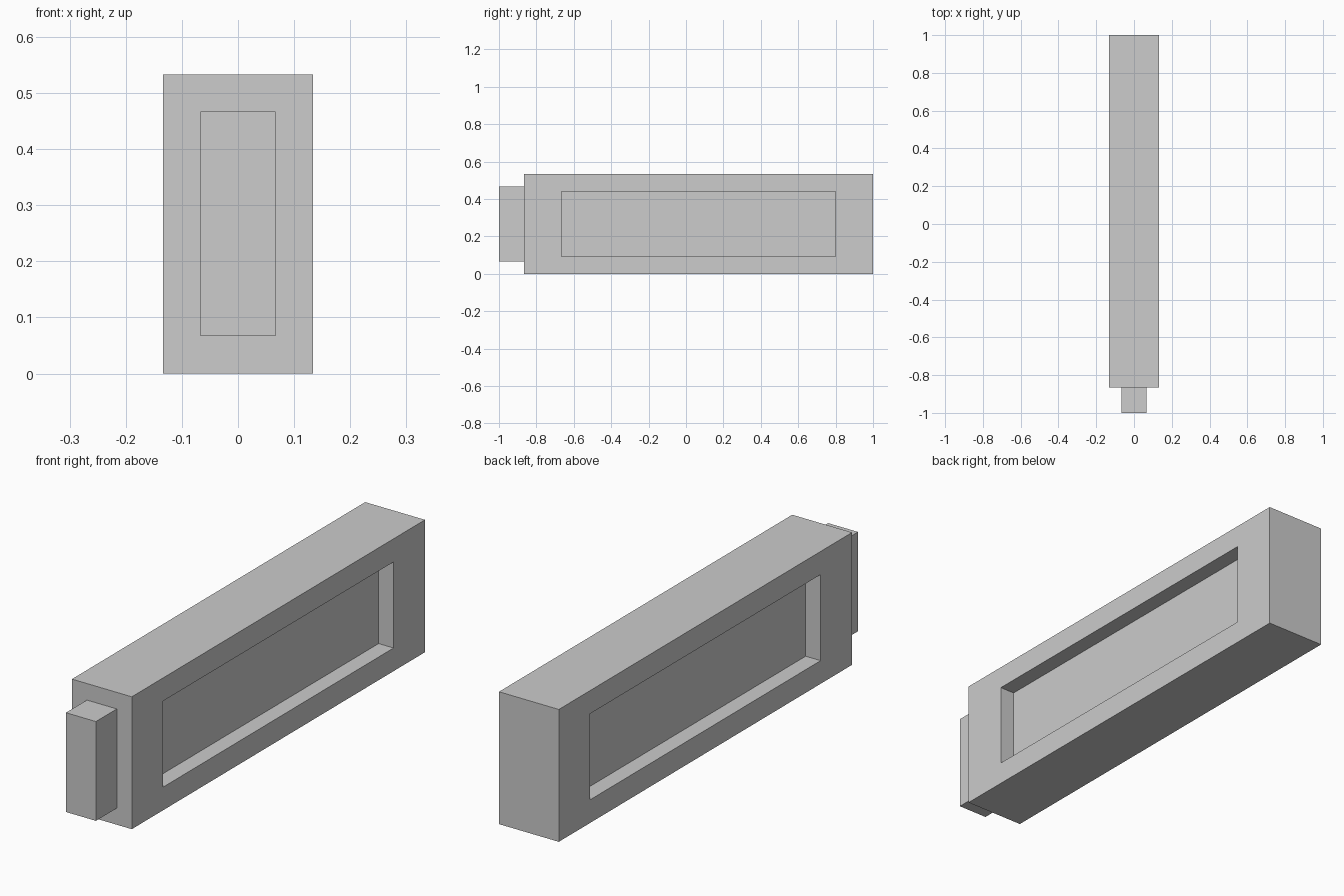
import bpy, bmesh
from mathutils import Vector

if "Cube" in bpy.data.objects:
    bpy.data.objects.remove(bpy.data.objects["Cube"])

grey = bpy.data.materials.new("light_grey")
grey.diffuse_color = (0.604, 0.604, 0.604, 1)
grey.use_nodes = True
grey.node_tree.nodes["Principled BSDF"].inputs["Base Color"].default_value = grey.diffuse_color


def box(bm, size, centre):
    """Add a box of the given size around a centre point."""
    verts = bmesh.ops.create_cube(bm, size=1)["verts"]
    bmesh.ops.scale(bm, verts=verts, vec=size)
    bmesh.ops.translate(bm, verts=verts, vec=centre)


def finish(bm, name):
    mesh = bpy.data.meshes.new(name)
    bmesh.ops.recalc_face_normals(bm, faces=bm.faces)
    bm.to_mesh(mesh)
    bm.free()
    mesh.materials.append(grey)
    obj = bpy.data.objects.new(name, mesh)
    bpy.context.collection.objects.link(obj)


# Long body with a rectangular recess in each broad side
WIDTH, LENGTH, HEIGHT = 0.2667, 1.8667, 0.5333
MARGIN_Y, MARGIN_Z, DEPTH = 0.2, 0.0933, 0.0667
centre = Vector((0, 0.0667, HEIGHT / 2))
bm = bmesh.new()
box(bm, (WIDTH, LENGTH, HEIGHT), centre)
bm.normal_update()
for side in [f for f in bm.faces if abs(f.normal.x) > 0.9]:
    sign = 1 if side.normal.x > 0 else -1
    # Frame around the opening
    bmesh.ops.inset_individual(bm, faces=[side], thickness=0.05)
    for v in side.verts:
        d = v.co - centre
        v.co.y = centre.y + (1 if d.y > 0 else -1) * (LENGTH / 2 - MARGIN_Y)
        v.co.z = centre.z + (1 if d.z > 0 else -1) * (HEIGHT / 2 - MARGIN_Z)
    # Recess walls and floor
    bmesh.ops.inset_individual(bm, faces=[side], thickness=0.0)
    for v in side.verts:
        v.co.x = sign * (WIDTH / 2 - DEPTH)
finish(bm, "body")

# Narrow block on the front end
bm = bmesh.new()
box(bm, (0.1333, 0.1333, 0.4), (0, -0.9333, HEIGHT / 2))
finish(bm, "front_block")
